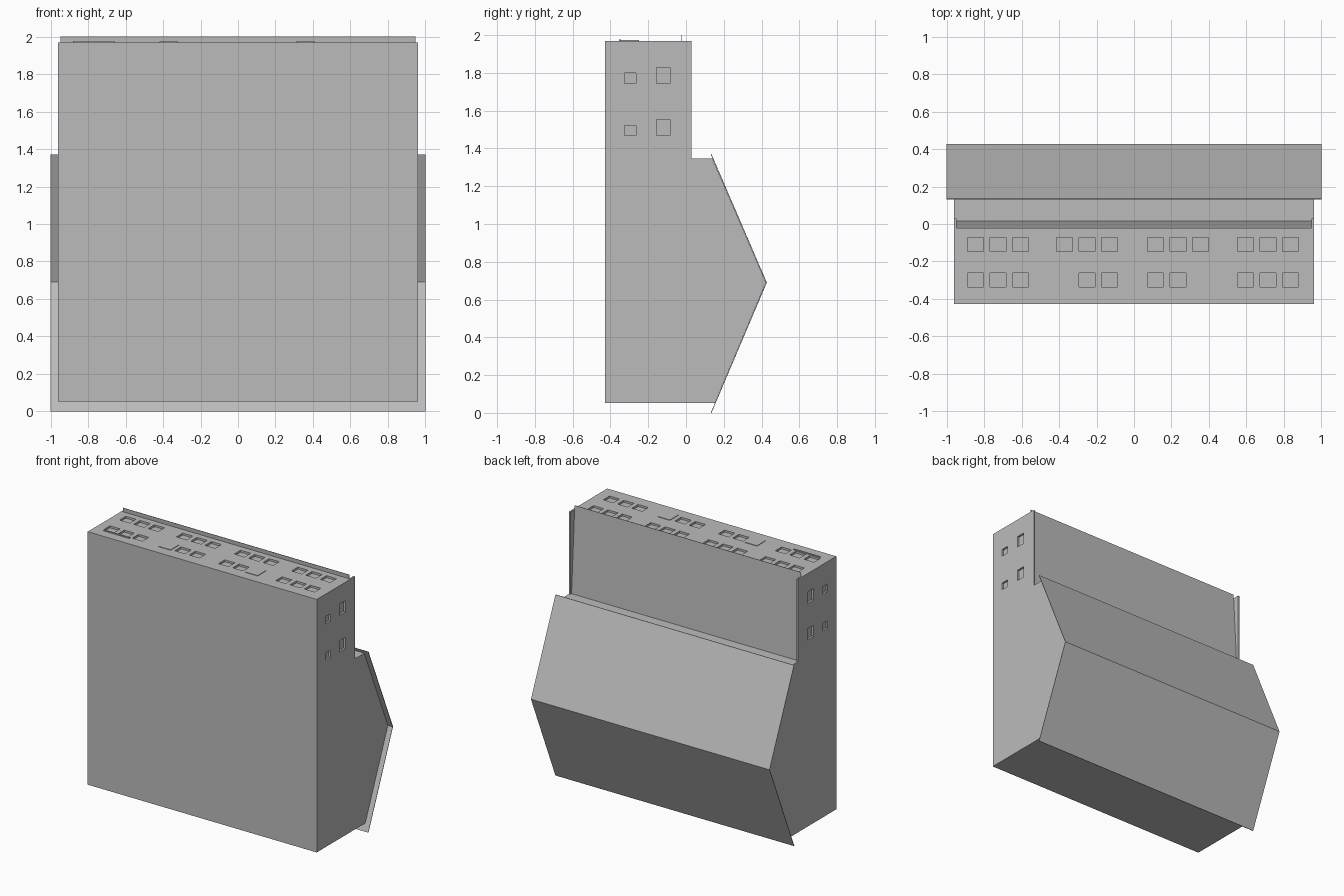
import bpy, bmesh

cube = bpy.data.objects.get("Cube")
if cube:
    bpy.data.objects.remove(cube, do_unlink=True)

grey = bpy.data.materials.new("wall grey")
grey.use_nodes = True
colour = (0.5, 0.5, 0.5, 1)
grey.diffuse_color = colour
grey.node_tree.nodes["Principled BSDF"].inputs["Base Color"].default_value = colour


def finish(name, bm):
    bmesh.ops.recalc_face_normals(bm, faces=bm.faces)
    mesh = bpy.data.meshes.new(name)
    bm.to_mesh(mesh)
    bm.free()
    mesh.materials.append(grey)
    obj = bpy.data.objects.new(name, mesh)
    bpy.context.collection.objects.link(obj)
    return obj


def extrude_x(name, profile, x0, x1):
    """Extrude a closed (y, z) profile from x0 to x1."""
    bm = bmesh.new()
    face = bm.faces.new([bm.verts.new((x0, y, z)) for y, z in profile])
    out = bmesh.ops.extrude_face_region(bm, geom=[face])
    verts = [v for v in out["geom"] if isinstance(v, bmesh.types.BMVert)]
    bmesh.ops.translate(bm, verts=verts, vec=(x1 - x0, 0, 0))
    return finish(name, bm)


def boxes(name, items):
    """One mesh from several (centre, size) boxes."""
    bm = bmesh.new()
    for centre, size in items:
        verts = bmesh.ops.create_cube(bm, size=1)["verts"]
        bmesh.ops.scale(bm, vec=size, verts=verts)
        bmesh.ops.translate(bm, vec=centre, verts=verts)
    return finish(name, bm)


HALF = 0.96
TOP = 1.97
LEDGE = 1.346

# Main body with the gabled rear
body = extrude_x("main_body", [
    (-0.428, 0.053), (0.153, 0.053), (0.423, 0.69), (0.14, LEDGE),
    (0.012, LEDGE), (-0.025, TOP), (-0.428, TOP)], -HALF, HALF)

# Side walls standing proud of the sloping rear panel
for side, name in ((-1, "right_side_fin"), (1, "left_side_fin")):
    extrude_x(name, [(0.012, LEDGE), (0.029, LEDGE), (0.029, TOP), (-0.025, TOP)],
              side * (HALF - 0.012), side * HALF)

# Sloping rear panel with its raised top lip
extrude_x("rear_panel", [(0.013, LEDGE), (0.016, LEDGE), (-0.022, 2.0), (-0.025, 2.0)],
          -0.948, 0.948)

# Folded roof sheet that overhangs the gable
extrude_x("folded_roof", [
    (0.135, 0.0), (0.428, 0.69), (0.135, 1.37),
    (0.131, 1.37), (0.424, 0.69), (0.131, 0.0)], -1, 1)

# Recessed openings on the top: four groups of three in two rows
groups = (-0.727, -0.25, 0.235, 0.715)
hatches = [(-0.37, -0.3), (0.36, -0.3)]
pits = []
for g, middle in enumerate(groups):
    for k in (-1, 0, 1):
        x = middle + 0.12 * k
        for y in (-0.3, -0.11):
            is_hatch = y == -0.3 and (g, k) in ((1, -1), (2, 1))
            if not is_hatch:
                pits.append(((x, y, TOP), (0.085, 0.075, 0.03)))

# Recessed openings on both sides
for side in (-1, 1):
    for z in (1.51, 1.787):
        pits.append(((side * HALF, -0.12, z), (0.03, 0.07, 0.085)))
        pits.append(((side * HALF, -0.295, z - 0.015), (0.03, 0.06, 0.055)))

cutter = boxes("opening_cutter", pits)
cutter.hide_render = True
cutter.hide_viewport = True
cut = body.modifiers.new("openings", "BOOLEAN")
cut.operation = "DIFFERENCE"
cut.solver = "EXACT"
cut.object = cutter
bpy.context.view_layer.update()
graph = bpy.context.evaluated_depsgraph_get()
cut_mesh = bpy.data.meshes.new_from_object(body.evaluated_get(graph))
body.modifiers.clear()
body.data = cut_mesh
bpy.data.objects.remove(cutter, do_unlink=True)

# Thin hatch plates and a low bar on the top
boxes("top_hatches", [((x, y, TOP + 0.001), (0.1, 0.1, 0.006)) for x, y in hatches])
boxes("top_bar", [((-0.77, -0.35, TOP + 0.002), (0.22, 0.012, 0.008))])
